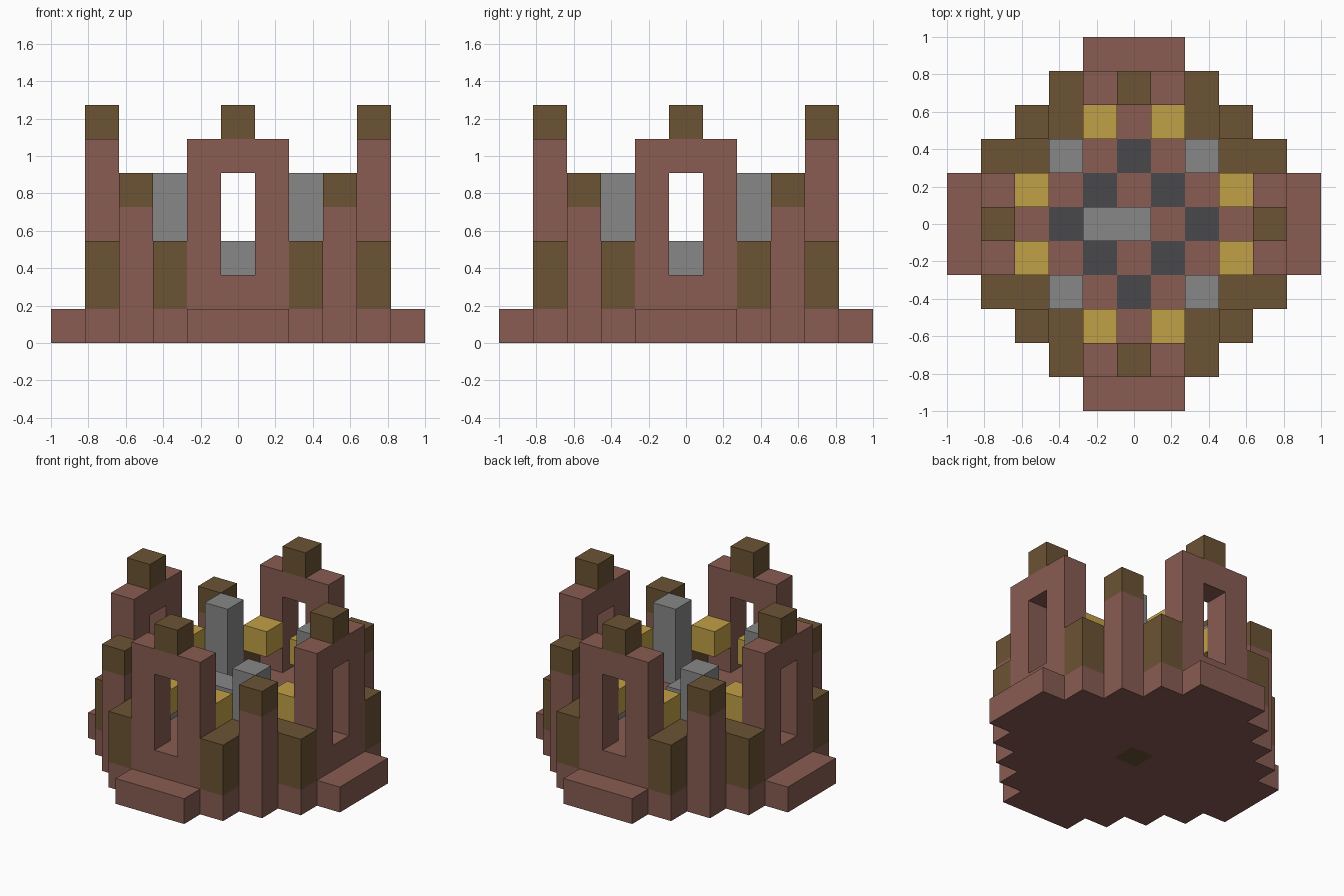
import bpy
import bmesh
from mathutils import Vector

if "Cube" in bpy.data.objects:
    bpy.data.objects.remove(bpy.data.objects["Cube"], do_unlink=True)

UNIT = 2 / 11  # edge of one block
AXES = [Vector(v) for v in ((1, 0, 0), (0, 1, 0), (0, 0, 1))]


def linear(c):
    c /= 255
    return c / 12.92 if c <= 0.04045 else ((c + 0.055) / 1.055) ** 2.4


def material(name, *rgb):
    mat = bpy.data.materials.new(name)
    colour = [linear(c) for c in rgb] + [1]
    mat.diffuse_color = colour
    mat.use_nodes = True
    mat.node_tree.nodes["Principled BSDF"].inputs["Base Color"].default_value = colour
    return mat


RED = material("red_clay", 136, 92, 82)
WOOD = material("dark_wood", 107, 83, 52)
STONE = material("grey_stone", 135, 135, 135)
COAL = material("charcoal_tile", 72, 72, 76)
GOLD = material("gold_lamp", 193, 160, 70)


def blocks(name, cells, mat):
    """Closed outer skin around a set of unit blocks."""
    cells = set(cells)
    bm = bmesh.new()
    for cell in cells:
        centre = Vector(cell) + Vector((0, 0, 0.5))
        for i, axis in enumerate(AXES):
            u, v = AXES[(i + 1) % 3] / 2, AXES[(i + 2) % 3] / 2
            for side in (1, -1):
                n = axis * side
                if tuple(int(a + b) for a, b in zip(cell, n)) in cells:
                    continue
                mid = centre + n / 2
                corners = [mid - u - v, mid + u - v, mid + u + v, mid - u + v][::side]
                bm.faces.new([bm.verts.new(c * UNIT) for c in corners])
    bmesh.ops.remove_doubles(bm, verts=bm.verts[:], dist=UNIT / 100)
    bmesh.ops.dissolve_limit(bm, angle_limit=0.01, verts=bm.verts[:], edges=bm.edges[:])
    mesh = bpy.data.meshes.new(name)
    bm.to_mesh(mesh)
    bm.free()
    mesh.materials.append(mat)
    bpy.context.collection.objects.link(bpy.data.objects.new(name, mesh))


def box(xs, ys, zs):
    return {(x, y, z) for x in xs for y in ys for z in zs}


def column(x, y, low, high):
    return box([x], [y], range(low, high))


def turn(cells, quarter):
    for _ in range(quarter):
        cells = {(-y, x, z) for x, y, z in cells}
    return cells


# Stepped base with a wooden keystone in the middle
span = range(-5, 6)
heart = column(0, 0, 0, 1)
base = {c for c in box(span, span, [0]) if abs(c[0]) + abs(c[1]) <= 6}
blocks("stepped_base", base - heart, RED)
blocks("base_keystone", heart, WOOD)

# Raised floor with a diamond of dark tiles
inner = range(-3, 4)
floor = {c for c in box(inner, inner, [1]) if abs(c[0]) + abs(c[1]) <= 4
         and (abs(c[0]), abs(c[1])) != (2, 2)}
tiles = {c for c in floor if abs(c[0]) + abs(c[1]) == 2}
blocks("floor", floor - tiles, RED)
blocks("floor_tiles", tiles, COAL)
blocks("centre_slab", box([-1, 0], [0], [2]), STONE)

# Four matching sides: doorway wall, cap, lamps, corner post, low walls, pillar
gate = box([-1, 0, 1], [-4], range(1, 6)) - column(0, -4, 2, 5)
lamps = {-1: "left", 1: "right"}
for q, side in enumerate(("front", "right", "back", "left")):
    def part(name, cells, mat):
        blocks(f"{side}_{name}", turn(cells, q), mat)

    part("gate_wall", gate, RED)
    part("gate_cap", column(0, -4, 6, 7), WOOD)
    for x, label in lamps.items():
        part(f"{label}_lamp", column(x, -3, 3, 4), GOLD)
        part(f"{label}_low_wall", box([2 * x], [-4, -3], [1, 2]), WOOD)
    part("corner_post", column(3, -3, 1, 4), RED)
    part("corner_post_cap", column(3, -3, 4, 5), WOOD)
    part("stone_pillar", column(2, -2, 1, 5), STONE)
